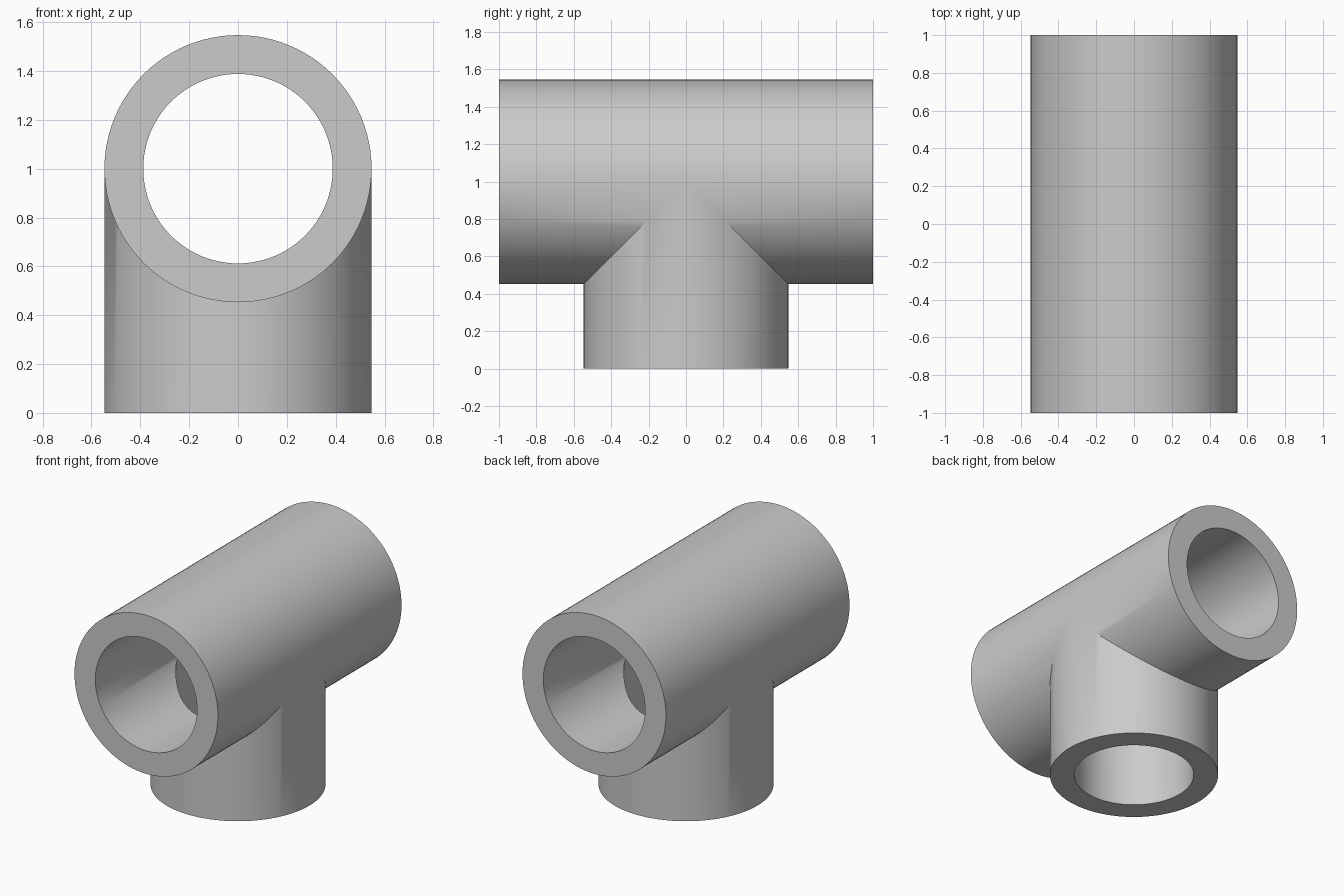
import bpy
import bmesh
from math import cos, sin, pi, radians

if "Cube" in bpy.data.objects:
    bpy.data.objects.remove(bpy.data.objects["Cube"], do_unlink=True)

OUTER, INNER = 0.547, 0.388
AXIS = 1.0          # height of the main pipe's axis
HALF = 1.0          # half length of the main pipe
SEGMENTS = 96

grey = bpy.data.materials.new("pipe grey")
grey.use_nodes = True
colour = (0.6, 0.6, 0.6, 1)
grey.diffuse_color = colour
grey.node_tree.nodes["Principled BSDF"].inputs["Base Color"].default_value = colour

bm = bmesh.new()
angles = [2 * pi * i / SEGMENTS for i in range(SEGMENTS + 1)]


def quad(points):
    """Add a face, dropping points that coincide."""
    kept = [p for i, p in enumerate(points)
            if sum((a - b) ** 2 for a, b in zip(p, points[i - 1])) > 1e-10]
    if len(kept) > 2:
        bm.faces.new([bm.verts.new(p) for p in kept])


def main_point(r, t, y):
    return (r * cos(t), y, AXIS + r * sin(t))


def branch_point(r, t, z):
    return (r * cos(t), r * sin(t), z)


for a, b in zip(angles, angles[1:]):
    for r in (OUTER, INNER):
        # main pipe walls, mitred underneath where the branch joins
        for side in (-1, 1):
            cut_a, cut_b = (side * r * max(0, -sin(t)) for t in (a, b))
            quad([main_point(r, a, cut_a), main_point(r, a, side * HALF),
                  main_point(r, b, side * HALF), main_point(r, b, cut_b)])
        # branch walls, rising to the same mitre
        quad([branch_point(r, a, 0), branch_point(r, b, 0),
              branch_point(r, b, AXIS - r * abs(sin(b))),
              branch_point(r, a, AXIS - r * abs(sin(a)))])
    # flat rims of the three openings
    for y in (-HALF, HALF):
        quad([main_point(OUTER, a, y), main_point(OUTER, b, y),
              main_point(INNER, b, y), main_point(INNER, a, y)])
    quad([branch_point(OUTER, a, 0), branch_point(OUTER, b, 0),
          branch_point(INNER, b, 0), branch_point(INNER, a, 0)])

bmesh.ops.remove_doubles(bm, verts=bm.verts, dist=1e-5)
bmesh.ops.recalc_face_normals(bm, faces=bm.faces)

mesh = bpy.data.meshes.new("pipe_tee")
bm.to_mesh(mesh)
bm.free()
mesh.materials.append(grey)
tee = bpy.data.objects.new("pipe_tee", mesh)
bpy.context.collection.objects.link(tee)

# smooth walls with crisp rims and joint
bpy.ops.object.select_all(action="DESELECT")
tee.select_set(True)
bpy.context.view_layer.objects.active = tee
bpy.ops.object.shade_smooth_by_angle(angle=radians(30))
